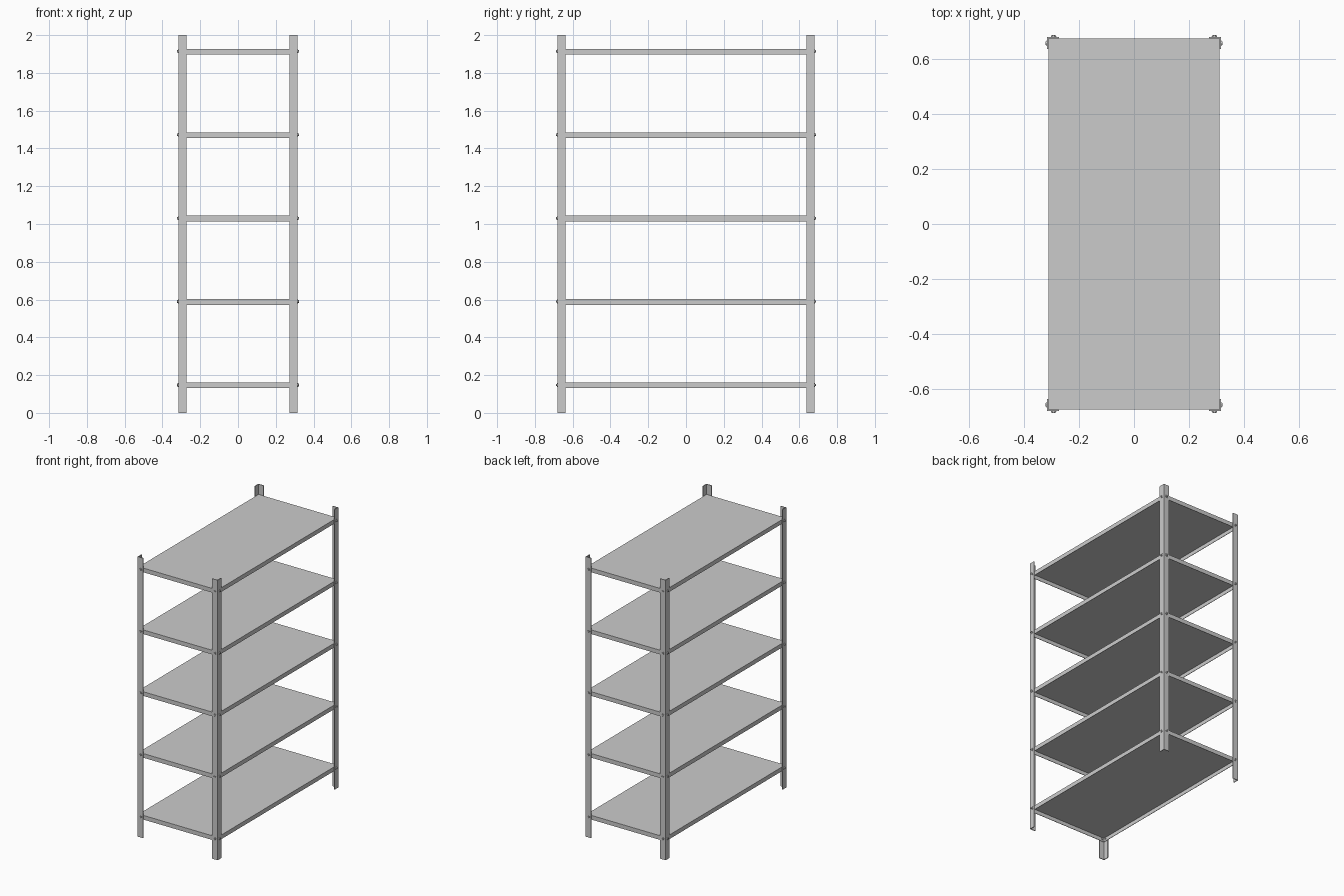
import bpy, bmesh
from math import pi
from mathutils import Matrix, Vector

if "Cube" in bpy.data.objects:
    bpy.data.objects.remove(bpy.data.objects["Cube"])

X, Y, H = 0.316, 0.681, 2.0      # outer faces of the posts
T, W = 0.005, 0.043              # post sheet thickness and flange width
SHELF_H, SHEET = 0.030, 0.003
TOPS = [0.161 + 0.4415 * i for i in range(5)]


def finish(bm, name):
    bmesh.ops.recalc_face_normals(bm, faces=bm.faces)
    me = bpy.data.meshes.new(name)
    bm.to_mesh(me)
    bm.free()
    ob = bpy.data.objects.new(name, me)
    bpy.context.collection.objects.link(ob)
    return ob


def post(name, sx, sy):
    # L-shaped angle profile extruded upwards
    pts = [(0, 0), (W, 0), (W, T), (T, T), (T, W), (0, W)]
    bm = bmesh.new()
    face = bm.faces.new([bm.verts.new((sx * (X - a), sy * (Y - b), 0)) for a, b in pts])
    ext = bmesh.ops.extrude_face_region(bm, geom=[face])
    bmesh.ops.translate(bm, vec=(0, 0, H),
                        verts=[v for v in ext["geom"] if isinstance(v, bmesh.types.BMVert)])
    return finish(bm, name)


def box(bm, x, y, z, sx, sy, sz):
    m = Matrix.Translation((x, y, z)) @ Matrix.Diagonal((sx, sy, sz, 1))
    bmesh.ops.create_cube(bm, size=1, matrix=m)


def shelf(name, top):
    # folded tray, open underneath
    hx, hy = X - T, Y - T
    bm = bmesh.new()
    box(bm, 0, 0, top - SHELF_H / 2, 2 * hx, 2 * hy, SHELF_H)
    bottom = min(bm.faces, key=lambda f: f.calc_center_median().z)
    bmesh.ops.delete(bm, geom=[bottom], context="FACES_ONLY")
    ob = finish(bm, name)
    for p in ob.data.polygons:
        if p.normal.z > 0.5 and p.center.z < top - 0.01:
            ob.data.flip_normals()
    mod = ob.modifiers.new("sheet_thickness", "SOLIDIFY")
    mod.thickness, mod.offset, mod.use_even_offset = SHEET, -1, True
    return ob


def disc(bm, pos, axis, r, depth, sides):
    rot = Vector((0, 0, 1)).rotation_difference(axis).to_matrix().to_4x4()
    m = Matrix.Translation(pos + axis * depth / 2) @ rot @ Matrix.Rotation(pi / 6, 4, "Z")
    bmesh.ops.create_cone(bm, cap_ends=True, segments=sides, radius1=r, radius2=r,
                          depth=depth, matrix=m)


def bolt(bm, pos, axis):
    # washer, hexagonal head, and the nut behind the shelf flange
    disc(bm, pos, axis, 0.010, 0.002, 16)
    disc(bm, pos, axis, 0.007, 0.007, 6)
    disc(bm, pos - axis * (T + SHEET), -axis, 0.007, 0.006, 6)


for i, top in enumerate(TOPS):
    shelf(f"shelf_{i + 1}", top)

for sx, side in ((-1, "left"), (1, "right")):
    for sy, end in ((-1, "front"), (1, "back")):
        post(f"{end}_{side}_post", sx, sy)
        bm = bmesh.new()
        for top in TOPS:
            z = top - 0.013
            bolt(bm, Vector((sx * X, sy * (Y - 0.023), z)), Vector((sx, 0, 0)))
            bolt(bm, Vector((sx * (X - 0.023), sy * Y, z)), Vector((0, sy, 0)))
        finish(bm, f"{end}_{side}_bolts")
